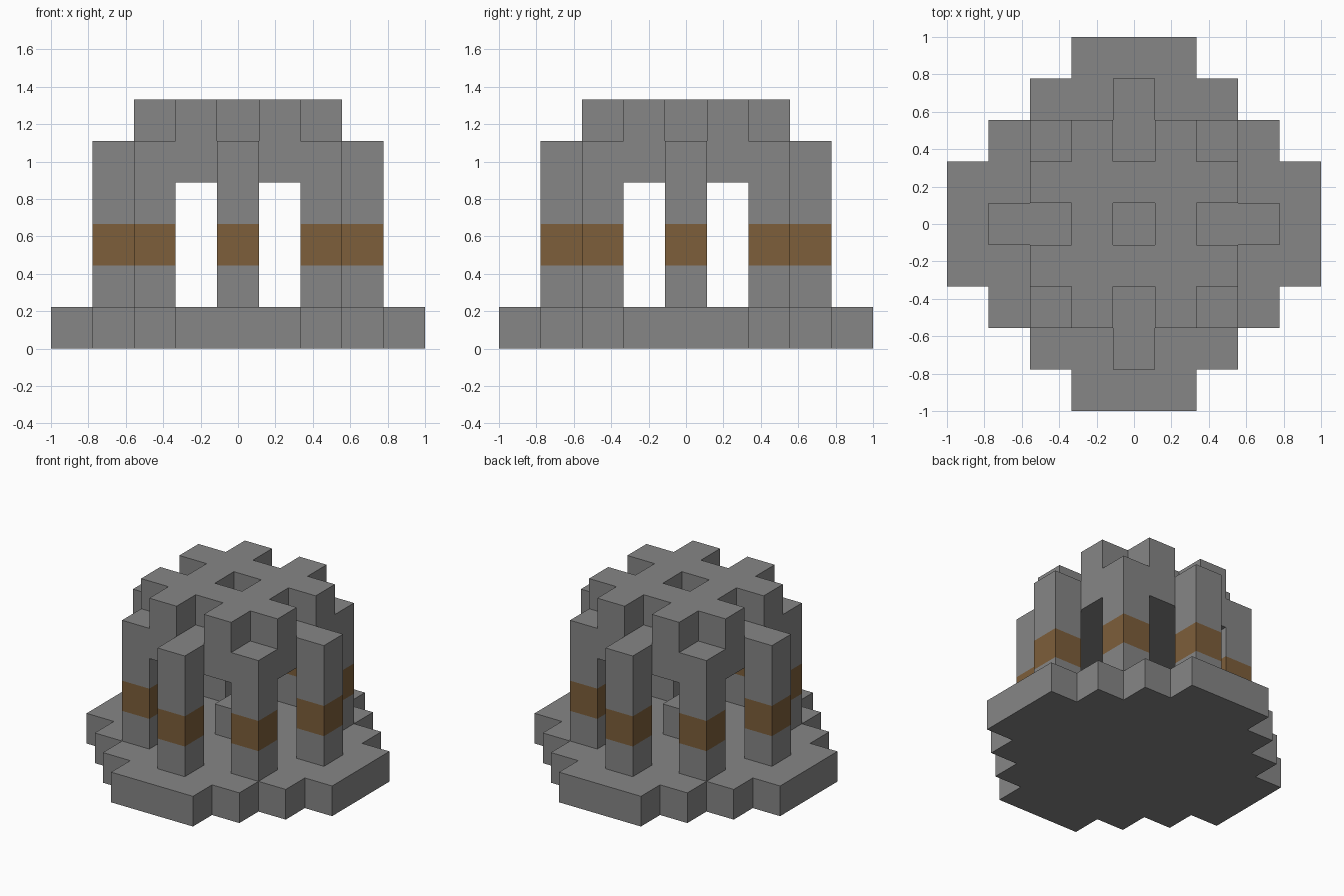
import bpy, bmesh
from mathutils import Vector

if "Cube" in bpy.data.objects:
    bpy.data.objects.remove(bpy.data.objects["Cube"], do_unlink=True)

U = 2 / 9  # one block


def make_material(name, color):
    mat = bpy.data.materials.new(name)
    mat.use_nodes = True
    mat.diffuse_color = color
    mat.node_tree.nodes["Principled BSDF"].inputs["Base Color"].default_value = color
    return mat


STONE = make_material("grey stone", (0.24, 0.24, 0.24, 1))
WOOD = make_material("brown band", (0.205, 0.113, 0.043, 1))


def cells_where(rule):
    span = range(-4, 5)
    return [(x, y) for x in span for y in span if rule(abs(x), abs(y))]


def build(name, cells, levels, band=None):
    """Extrude a plan of square cells through the given levels (in blocks)."""
    bm = bmesh.new()
    for x, y in cells:
        corners = [(-.5, -.5), (.5, -.5), (.5, .5), (-.5, .5)]
        bm.faces.new([bm.verts.new(Vector((x + a, y + b, levels[0])) * U)
                      for a, b in corners])
    bmesh.ops.remove_doubles(bm, verts=bm.verts, dist=0.001)
    top = bm.faces[:]
    for low, high in zip(levels, levels[1:]):
        geom = bmesh.ops.extrude_face_region(bm, geom=top)["geom"]
        verts = [g for g in geom if isinstance(g, bmesh.types.BMVert)]
        top = [g for g in geom if isinstance(g, bmesh.types.BMFace)]
        bmesh.ops.translate(bm, verts=verts, vec=(0, 0, (high - low) * U))
    bmesh.ops.recalc_face_normals(bm, faces=bm.faces)
    # Brown faces lie within the band heights
    if band:
        for f in bm.faces:
            if band[0] < f.calc_center_median().z / U < band[1]:
                f.material_index = 1
    mesh = bpy.data.meshes.new(name)
    bm.to_mesh(mesh)
    bm.free()
    mesh.materials.append(STONE)
    if band:
        mesh.materials.append(WOOD)
    obj = bpy.data.objects.new(name, mesh)
    bpy.context.collection.objects.link(obj)
    return obj


# Stepped round floor
build("base", cells_where(lambda x, y: x + y <= 5), (0, 1))

# Ring of eight pillars with a brown band
ring = cells_where(lambda x, y: (x, y) in {(3, 0), (0, 3), (2, 2)})
for i, cell in enumerate(ring):
    build(f"pillar_{i + 1}", [cell], (1, 2, 3, 5), band=(2, 3))

# Small block in the middle of the floor
build("pedestal", [(0, 0)], (1, 2))

# Roof slab between the pillar heads
build("roof", cells_where(lambda x, y: max(x, y) <= 2 and x + y < 4), (4, 5))

# Crossed beams on the roof, open in the middle
build("roof_beams",
      cells_where(lambda x, y: max(x, y) <= 2 and 1 in (x, y)), (5, 6))
